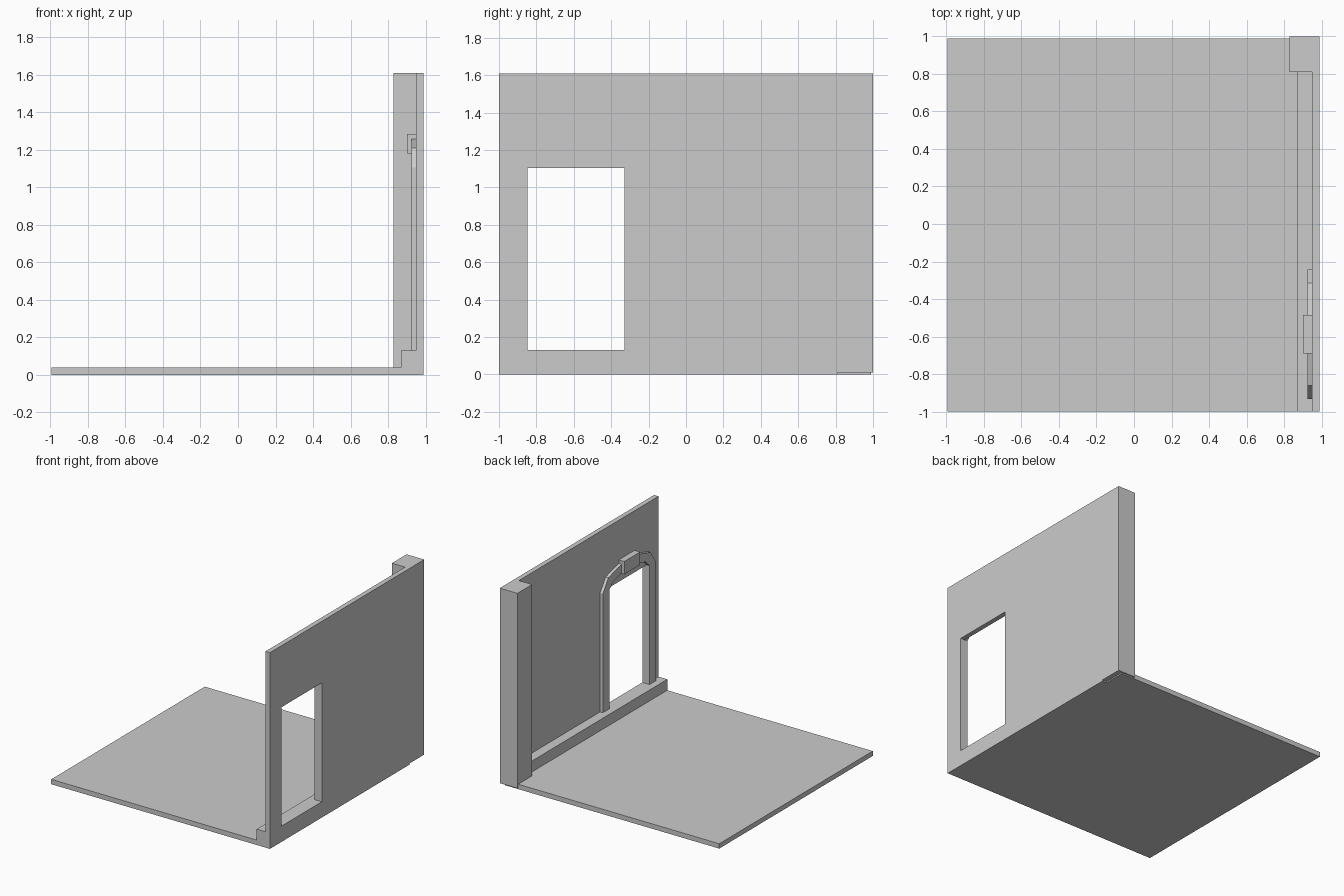
import bpy
import bmesh
from mathutils import Vector

default_cube = bpy.data.objects.get("Cube")
if default_cube:
    bpy.data.objects.remove(default_cube, do_unlink=True)

# One plain stone colour
STONE = (0.6, 0.6, 0.6, 1)
stone = bpy.data.materials.new("light_grey_stone")
stone.use_nodes = True
stone.diffuse_color = STONE
stone.node_tree.nodes["Principled BSDF"].inputs["Base Color"].default_value = STONE


def add_object(name, bm):
    bmesh.ops.recalc_face_normals(bm, faces=bm.faces)
    mesh = bpy.data.meshes.new(name)
    bm.to_mesh(mesh)
    bm.free()
    mesh.materials.append(stone)
    obj = bpy.data.objects.new(name, mesh)
    bpy.context.collection.objects.link(obj)
    return obj


def box(name, low, high):
    low, high = Vector(low), Vector(high)
    bm = bmesh.new()
    bmesh.ops.create_cube(bm, size=1)
    bmesh.ops.scale(bm, vec=high - low, verts=bm.verts)
    bmesh.ops.translate(bm, vec=(low + high) / 2, verts=bm.verts)
    return add_object(name, bm)


def band(name, outer, inner, x0, x1):
    """Sweep a strip between two matching (y, z) paths along x."""
    bm = bmesh.new()
    a = [bm.verts.new((x0, y, z)) for y, z in outer]
    b = [bm.verts.new((x0, y, z)) for y, z in inner]
    for i in range(len(a) - 1):
        bm.faces.new((a[i], a[i + 1], b[i + 1], b[i]))
    ext = bmesh.ops.extrude_face_region(bm, geom=bm.faces[:], use_keep_orig=True)
    moved = [v for v in ext["geom"] if isinstance(v, bmesh.types.BMVert)]
    bmesh.ops.translate(bm, vec=(x1 - x0, 0, 0), verts=moved)
    return add_object(name, bm)


# Shared measurements
BACK, EDGE, TOP = 0.99, 0.99, 1.61
WALL_IN, SILL_TOP = 0.95, 0.13
MID, HALF, HEAD = -0.588, 0.26, 1.105

# Floor slab, skirting ledge and corner column
box("floor", (-0.995, -1, 0), (0.87, BACK, 0.04))
box("skirting_ledge", (0.87, -1, 0), (WALL_IN, BACK, SILL_TOP))
box("corner_column", (0.83, 0.81, 0.01), (EDGE, 1, TOP))

# Side wall with a rectangular doorway
wall = box("side_wall", (WALL_IN, -1, 0), (EDGE, 0.81, TOP))
cutter = box("doorway_cutter", (0.8, MID - HALF, SILL_TOP), (1.2, MID + HALF, HEAD))
cutter.hide_render = True
cut = wall.modifiers.new("doorway", "BOOLEAN")
cut.operation = "DIFFERENCE"
cut.solver = "EXACT"
cut.object = cutter
bpy.context.view_layer.objects.active = wall
bpy.ops.object.modifier_apply(modifier=cut.name)
bpy.data.objects.remove(cutter, do_unlink=True)


# Faceted arch trim around the doorway, mirrored about its middle
def arch(half_path):
    left = [(MID - y, z) for y, z in half_path]
    right = [(MID + y, z) for y, z in reversed(half_path)]
    return left + right


outer = arch([(0.345, SILL_TOP), (0.345, HEAD), (0.273, 1.21), (0.1, 1.258)])
inner = arch([(HALF, SILL_TOP), (HALF, HEAD), (0.21, 1.155), (0.1, 1.185)])
band("doorway_arch_trim", outer, inner, 0.925, WALL_IN)

# Keystone
box("keystone", (0.9, MID - 0.103, 1.18), (WALL_IN, MID + 0.103, 1.285))
